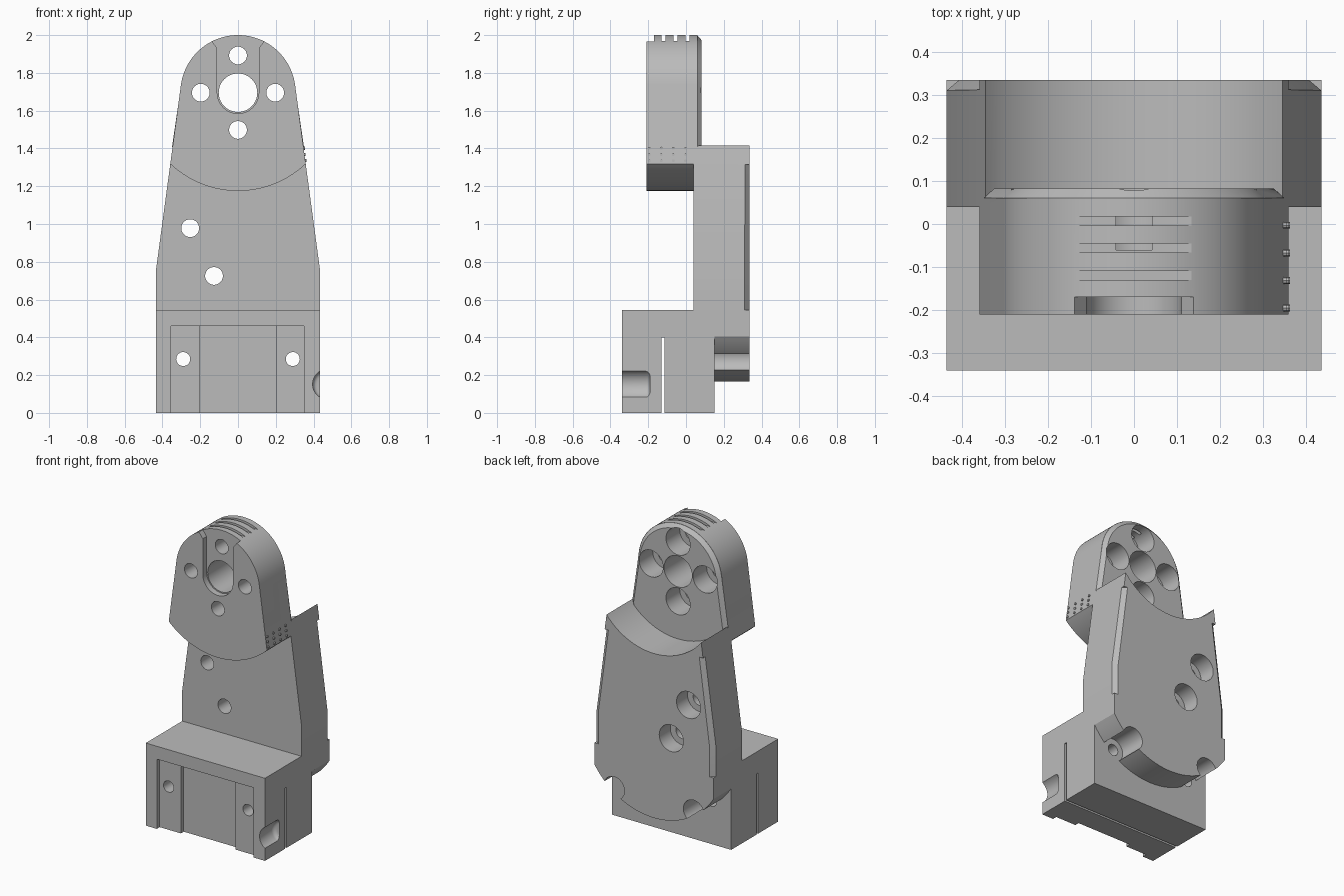
import bpy, bmesh, math

cube = bpy.data.objects.get("Cube")
if cube:
    bpy.data.objects.remove(cube, do_unlink=True)

grey = bpy.data.materials.new("plain grey")
grey.use_nodes = True
COLOUR = (0.5, 0.5, 0.5, 1)
grey.diffuse_color = COLOUR
grey.node_tree.nodes["Principled BSDF"].inputs["Base Color"].default_value = COLOUR

AXIS = 1.695   # height of the pivot axis


def arc(cx, cz, r, a0, a1, n):
    """Points (x, z) along an arc, angles in degrees."""
    steps = [math.radians(a0 + (a1 - a0) * i / n) for i in range(n + 1)]
    return [(cx + r * math.cos(a), cz + r * math.sin(a)) for a in steps]


def loft(name, front, back, y0, y1):
    """Solid between two matching x-z profiles at y0 and y1."""
    bm = bmesh.new()
    a = [bm.verts.new((x, y0, z)) for x, z in front]
    b = [bm.verts.new((x, y1, z)) for x, z in back]
    n = len(a)
    bm.faces.new(a)
    bm.faces.new(b[::-1])
    for i in range(n):
        j = (i + 1) % n
        bm.faces.new((a[i], b[i], b[j], a[j]))
    bmesh.ops.recalc_face_normals(bm, faces=bm.faces)
    mesh = bpy.data.meshes.new(name)
    bm.to_mesh(mesh)
    bm.free()
    mesh.materials.append(grey)
    ob = bpy.data.objects.new(name, mesh)
    bpy.context.collection.objects.link(ob)
    return ob


def extrude(name, profile, y0, y1):
    return loft(name, profile, profile, y0, y1)


def box(name, x0, x1, y0, y1, z0, z1):
    return extrude(name, [(x0, z0), (x1, z0), (x1, z1), (x0, z1)], y0, y1)


def rod(name, x, z, r, y0, y1, n=40):
    return extrude(name, arc(x, z, r, 0, 360, n)[:-1], y0, y1)


def combine(target, tool, operation="DIFFERENCE"):
    mod = target.modifiers.new("combine", "BOOLEAN")
    mod.operation, mod.solver, mod.object = operation, "EXACT", tool
    bpy.context.view_layer.objects.active = target
    bpy.ops.object.modifier_apply(modifier=mod.name)
    bpy.data.objects.remove(tool, do_unlink=True)


# Tapered arm with a round top and a curved bottom edge
crown = arc(0, AXIS, 0.305, 7.4, 172.6, 48)
side = [(0.435, 0.405), (0.435, 0.75)]
foot = arc(0, 0.679, 0.514, 212.2, 327.8, 40)[1:-1]
arm = extrude("bracket", side + crown + [(-x, z) for x, z in side[::-1]] + foot, -0.21, 0.335)

# Front is relieved below the rounded head
relief = [(-0.6, 0), (0.6, 0), (0.6, 1.3)] + arc(0, AXIS, 0.52, -40, -140, 48) + [(-0.6, 1.3)]
combine(arm, extrude("front_relief", relief, -0.5, 0.04))

# Back is cleared behind the head, leaving a concave shelf
combine(arm, box("back_clearance", -0.6, 0.6, 0.06, 0.5, 1.42, 2.2))
combine(arm, rod("back_shelf", 0, AXIS, 0.445, 0.06, 0.5, 96))


# Bevelled rear face of the head
def cap(inset):
    w = 0.35 - inset
    return (arc(0, AXIS, 0.305 - inset, 7.4, 172.6, 48) + [(-w, 1.41)]
            + arc(0, AXIS, 0.455, 225, 315, 24) + [(w, 1.41)])


combine(arm, loft("head_back", cap(0.001), cap(0.026), 0.06, 0.083), "UNION")

# Chamfers along the rear side edges
for s in (-1, 1):
    edge = bmesh.new()
    rings = []
    for x, z in ((0.435, 0.545), (0.435, 0.75), (0.361, 1.315)):
        rings.append([edge.verts.new((s * (x + dx), y, z))
                      for dx, y in ((0.03, 0.285), (0.03, 0.365), (-0.065, 0.365))])
    for lo, hi in zip(rings, rings[1:]):
        for i in range(3):
            j = (i + 1) % 3
            edge.faces.new((lo[i], lo[j], hi[j], hi[i]))
    edge.faces.new(rings[0])
    edge.faces.new(rings[-1])
    bmesh.ops.recalc_face_normals(edge, faces=edge.faces)
    mesh = bpy.data.meshes.new("edge_chamfer")
    edge.to_mesh(mesh)
    edge.free()
    mesh.materials.append(grey)
    tool = bpy.data.objects.new("edge_chamfer", mesh)
    bpy.context.collection.objects.link(tool)
    combine(arm, tool)

# Base block
combine(arm, box("base_block", -0.435, 0.435, -0.34, 0.15, 0, 0.545), "UNION")
combine(arm, box("base_recess", -0.355, 0.35, -0.5, -0.31, -0.1, 0.46))
combine(arm, box("base_channel", -0.2, 0.2, -0.5, -0.28, -0.1, 0.46))
combine(arm, box("base_slit", -0.6, 0.6, -0.13, -0.115, -0.1, 0.4))
notch = rod("side_notch", 0.475, 0.152, 0.08, -0.5, -0.19)
bevel = notch.modifiers.new("round", "BEVEL")
bevel.width, bevel.segments, bevel.angle_limit = 0.025, 4, math.radians(60)
combine(arm, notch)

# Slot in the front of the head, flared at the top
slot = (arc(0, AXIS, 0.11, 180, 360, 32) + [(0.11, 1.93), (0.14, 1.97), (0.14, 2.2)]
        + [(-0.14, 2.2), (-0.14, 1.97), (-0.11, 1.93)])
combine(arm, extrude("head_slot", slot, -0.5, -0.17))

# Grooves across the crown
for y in (-0.13, -0.066, -0.003):
    combine(arm, box("crown_groove", -0.3, 0.3, y, y + 0.021, 1.969, 2.2))

# Pivot bore and counterbored bolt holes: x, z, radius, bore radius, bore start
combine(arm, rod("pivot_bore", 0, AXIS, 0.102, -0.5, 0.5, 64))
holes = [(0.197 * dx, AXIS + 0.197 * dz, 0.047, 0.088, -0.06)
         for dx, dz in ((1, 0), (-1, 0), (0, 1), (0, -1))]
holes += [(-0.253, 0.978, 0.047, 0.088, 0.22), (-0.127, 0.725, 0.047, 0.088, 0.22)]
holes += [(s * 0.29, 0.285, 0.037, 0.075, 0.15) for s in (-1, 1)]
for x, z, r, bore, start in holes:
    combine(arm, rod("bolt_hole", x, z, r, -0.5, 0.5))
    combine(arm, rod("counterbore", x, z, bore, start, 0.5))

# Small raised dots on the side of the head
dots = bmesh.new()
for row in range(3):
    for col in range(4):
        z = 1.335 + 0.033 * row
        ring = bmesh.ops.create_cone(dots, cap_ends=True, segments=8,
                                     radius1=0.008, radius2=0.008, depth=0.008)["verts"]
        for v in ring:
            x, y, h = v.co
            v.co = (0.435 - 0.13 * (z - 0.75) + h, -0.195 + 0.064 * col + y, z + x)
mesh = bpy.data.meshes.new("side_dots")
dots.to_mesh(mesh)
dots.free()
mesh.materials.append(grey)
bpy.context.collection.objects.link(bpy.data.objects.new("side_dots", mesh))

# Smooth curved walls, crisp edges
bpy.ops.object.select_all(action="DESELECT")
arm.select_set(True)
bpy.context.view_layer.objects.active = arm
bpy.ops.object.shade_smooth_by_angle(angle=math.radians(25))
